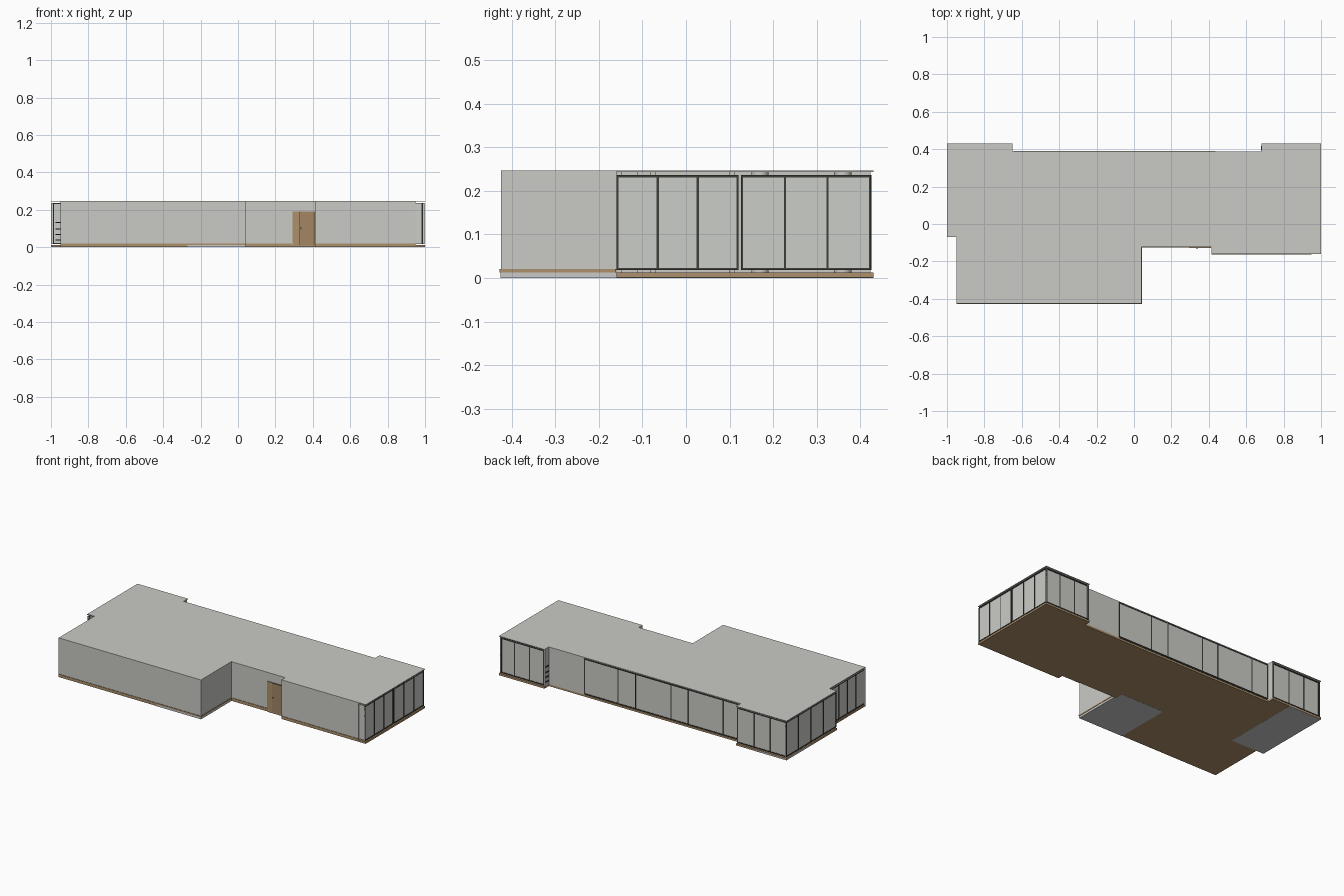
import bpy, bmesh

if "Cube" in bpy.data.objects:
    bpy.data.objects.remove(bpy.data.objects["Cube"])

def mat(name, c):
    m = bpy.data.materials.new(name)
    m.diffuse_color = (*c, 1)
    m.use_nodes = True
    m.node_tree.nodes["Principled BSDF"].inputs["Base Color"].default_value = m.diffuse_color
    return m

PLASTER = mat("plaster grey", (0.59, 0.59, 0.56))
GLASS = mat("glass grey", (0.60, 0.61, 0.57))
TILE = mat("tile grey", (0.59, 0.59, 0.59))
FRAME = mat("dark frame", (0.05, 0.048, 0.042))
WOOD = mat("floor wood", (0.42, 0.28, 0.145))
DOOR = mat("door wood", (0.36, 0.24, 0.125))

def finish(name, bm, m):
    bmesh.ops.recalc_face_normals(bm, faces=bm.faces)
    me = bpy.data.meshes.new(name)
    bm.to_mesh(me)
    bm.free()
    me.materials.append(m)
    ob = bpy.data.objects.new(name, me)
    bpy.context.collection.objects.link(ob)
    return ob

def add_box(bm, x0, x1, y0, y1, z0, z1):
    vs = bmesh.ops.create_cube(bm, size=1)["verts"]
    for v in vs:
        v.co = ((x0 + x1) / 2 + v.co.x * (x1 - x0),
                (y0 + y1) / 2 + v.co.y * (y1 - y0),
                (z0 + z1) / 2 + v.co.z * (z1 - z0))

def boxes(name, m, items):
    bm = bmesh.new()
    for b in items:
        add_box(bm, *b)
    return finish(name, bm, m)

def slab(name, m, pts, z0, z1):
    bm = bmesh.new()
    f = bm.faces.new([bm.verts.new((x, y, z0)) for x, y in pts])
    r = bmesh.ops.extrude_face_region(bm, geom=[f])
    for v in r["geom"]:
        if isinstance(v, bmesh.types.BMVert):
            v.co.z = z1
    return finish(name, bm, m)

# roof and wooden floor share the same stepped plan
plan = [(-1, .43), (-.65, .43), (-.65, .387), (.683, .387), (.683, .43), (1, .43),
        (1, -.16), (.415, -.16), (.415, -.123), (.04, -.123), (.04, -.425),
        (-.95, -.425), (-.95, -.07), (-1, -.07)]
slab("roof", PLASTER, plan, .243, .247)
slab("wood_floor", WOOD, plan, .0008, .013)

# tiled corners of the floor, seen from below
boxes("tile_floor", TILE, [
    (-1, -.77, -.07, .386, 0, .0125), (-1, -.77, .386, .43, 0, .0125),
    (-.27, .041, -.426, -.123, 0, .0145), (-.27, .03, -.123, -.07, 0, .0125)])

# outer walls
T = .012
ZB, ZT = .012, .244
boxes("outer_walls", PLASTER, [
    (-.95, .04, -.425, -.425 + T, ZB, ZT),
    (.04 - T, .04, -.425, -.11, ZB, ZT),
    (.04, .415, -.122, -.122 + T, ZB, ZT),
    (.415, .415 + T, -.16, -.11, ZB, ZT),
    (.415, .95, -.16, -.16 + T, ZB, ZT),
    (.43, .683, .375, .387, ZB, ZT),
    (.683, .683 + T, .375, .424, ZB, ZT),
    (-.662, -.65, .375, .424, ZB, ZT)])

# inner partitions
boxes("partitions", PLASTER, [
    (-.77, -.758, -.42, .16, ZB, ZT), (-.27, -.258, -.42, -.07, ZB, ZT),
    (-.27, .04, -.082, -.07, ZB, ZT), (-.66, -.648, .16, .38, ZB, ZT),
    (.43, .442, .1, .38, ZB, ZT), (.43, .68, .1, .112, ZB, ZT)])

# skirting along the base of the walls
S0, S1 = .013, .0205
boxes("skirting", WOOD, [
    (-.95, .041, -.428, -.425, S0, S1), (.04, .043, -.428, -.122, S0, S1),
    (.04, .29, -.125, -.122, S0, S1), (.415, .95, -.163, -.16, S0, S1)])

# glazing: axis 'x' is a pane running along x at y = pos, 'y' runs along y
def glazing(name, axis, pos, breaks, z0=.018, z1=.236):
    def b(a0, a1, h, lo, hi):
        return ((a0, a1, pos - h, pos + h, lo, hi) if axis == 'x'
                else (pos - h, pos + h, a0, a1, lo, hi))
    lo, hi = min(breaks), max(breaks)
    boxes(name + "_glass", GLASS, [b(lo, hi, .002, z0, z1)])
    bars = [b(lo, hi, .005, z0, z0 + .005), b(lo, hi, .005, z1 - .005, z1)]
    for k in breaks:
        w = .0025
        c = min(max(k, lo + w), hi - w)
        bars.append(b(c - w, c + w, .0048, z0, z1))
    boxes(name + "_frame", FRAME, bars)

glazing("right_front_window", 'y', .992, [-.16, -.065, .027, .121])
glazing("right_back_window", 'y', .992, [.126, .227, .325, .425])
glazing("back_right_window", 'x', .421, [.69, .79, .895, .99])
glazing("back_sliding_window", 'x', .386, [-.645, -.53, -.285, -.17, .08, .2, .435], .018, .24)
glazing("back_left_window", 'x', .421, [-.99, -.88, -.77, -.655])
glazing("left_window", 'y', -.992, [-.07, .055, .18, .305, .425])
glazing("left_front_window", 'y', -.945, [-.42, -.335, -.25, -.165, -.075])
boxes("corner_pane", GLASS, [(.95, .985, -.155, -.151, .018, .236)])

# entrance: timber side panel, door leaf, jambs and handle
boxes("door_panel", WOOD, [(.292, .412, -.127, -.12, .001, .192)])
boxes("door_leaf", DOOR, [(.328, .408, -.1295, -.125, .013, .19)])
boxes("door_jambs", FRAME, [(.3255, .3275, -.129, -.126, .013, .192),
                            (.409, .411, -.129, -.126, .013, .192),
                            (.3255, .411, -.129, -.126, .190, .192)])
boxes("door_handle", FRAME, [(.333, .339, -.134, -.129, .095, .107)])

# small shelves visible in the two side recesses
for nm, x0, x1, y0, y1 in (("left_shelf", -.975, -.95, -.068, .0),
                           ("back_shelf", .678, .684, .392, .418)):
    boxes(nm, FRAME, [(x0, x1, y0, y1, z, z + .006) for z in (.035, .065, .095, .13)])

# round columns inside
bm = bmesh.new()
for x, y in ((.9, .36), (-.9, .36), (.9, .17)):
    r = bmesh.ops.create_cone(bm, segments=20, radius1=.02, radius2=.02, depth=.23, cap_ends=True)
    bmesh.ops.translate(bm, verts=r["verts"], vec=(x, y, .128))
cols = finish("columns", bm, PLASTER)
for p in cols.data.polygons:
    p.use_smooth = abs(p.normal.z) < .5
